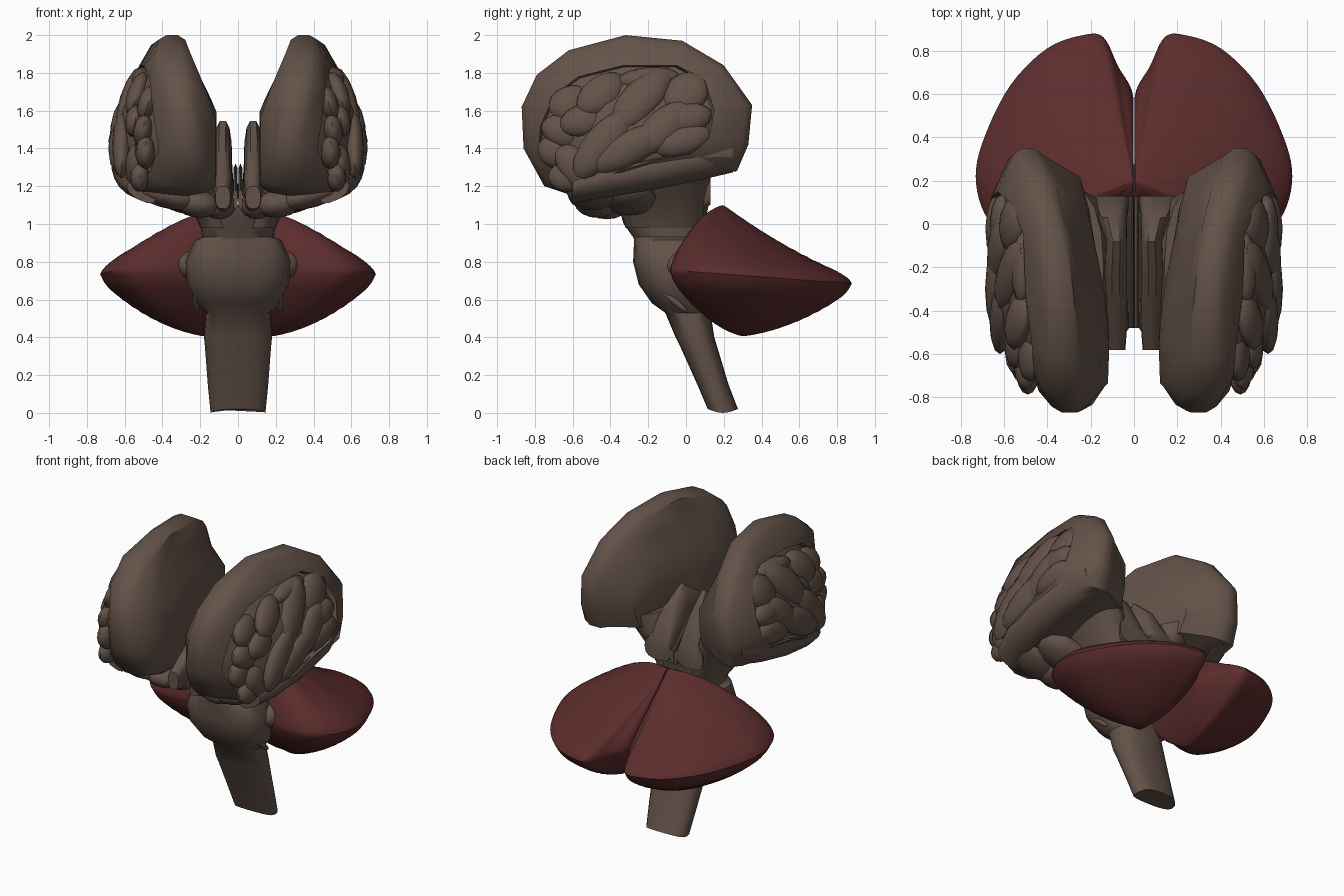
import bpy, bmesh, math
from mathutils import Vector, Matrix

if "Cube" in bpy.data.objects:
    bpy.data.objects.remove(bpy.data.objects["Cube"])


def material(name, col):
    m = bpy.data.materials.new(name)
    m.diffuse_color = (*col, 1)
    m.use_nodes = True
    m.node_tree.nodes["Principled BSDF"].inputs["Base Color"].default_value = m.diffuse_color
    return m


BROWN = material("grey_brown", (0.125, 0.086, 0.066))
RED = material("dark_red", (0.105, 0.025, 0.025))


def finish(bm, name, mat, angle=40):
    bmesh.ops.remove_doubles(bm, verts=bm.verts, dist=0.0005)
    bmesh.ops.recalc_face_normals(bm, faces=bm.faces)
    me = bpy.data.meshes.new(name)
    bm.to_mesh(me)
    bm.free()
    me.materials.append(mat)
    ob = bpy.data.objects.new(name, me)
    bpy.context.collection.objects.link(ob)
    bpy.ops.object.select_all(action='DESELECT')
    ob.select_set(True)
    bpy.context.view_layer.objects.active = ob
    bpy.ops.object.shade_smooth_by_angle(angle=math.radians(angle))
    return ob


def loft(name, rings, mat, angle=40, sides=(1,)):
    """Skin a list of equal-length point rings, capped at both ends."""
    for sx in sides:
        bm = bmesh.new()
        vr = [[bm.verts.new((p[0] * sx, p[1], p[2])) for p in r] for r in rings]
        n = len(rings[0])
        for a, b in zip(vr, vr[1:]):
            for i in range(n):
                bm.faces.new((a[i], a[(i + 1) % n], b[(i + 1) % n], b[i]))
        bm.faces.new(vr[0])
        bm.faces.new(vr[-1])
        tag = "" if len(sides) == 1 else ("_right" if sx > 0 else "_left")
        finish(bm, name + tag, mat, angle)


def oval(n, rx, ry, power):
    pts = []
    for i in range(n):
        a = 2 * math.pi * i / n
        c, s = math.cos(a), math.sin(a)
        pts.append((rx * math.copysign(abs(c) ** power, c),
                    ry * math.copysign(abs(s) ** power, s)))
    return pts


def blobs(name, items, mat, sides=(1, -1)):
    """Ellipsoids: centre, radii, tilt about x, tilt about y."""
    for sx in sides:
        bm = bmesh.new()
        for c, r, tx, ty in items:
            m = (Matrix.Diagonal((sx, 1, 1, 1)) @ Matrix.Translation(c)
                 @ Matrix.Rotation(ty, 4, 'Y') @ Matrix.Rotation(tx, 4, 'X')
                 @ Matrix.Diagonal((*r, 1)))
            bmesh.ops.create_uvsphere(bm, u_segments=12, v_segments=8, radius=1, matrix=m)
        finish(bm, name + ("_right" if sx > 0 else "_left"), mat, 50)


# Hemisphere fan: rim outline (y, z, inner x, outer x) and recess outline (y, z, x)
RIM = [(-.87, 1.62, .22, .38), (-.79, 1.79, .23, .42), (-.62, 1.92, .25, .44),
       (-.32, 2.0, .28, .42), (-.02, 1.97, .31, .46), (.2, 1.84, .36, .52),
       (.35, 1.63, .42, .56), (.33, 1.42, .42, .58), (.27, 1.28, .40, .59),
       (0, 1.24, .32, .6), (-.3, 1.18, .22, .58), (-.6, 1.15, .16, .53),
       (-.75, 1.2, .15, .4), (-.86, 1.4, .19, .37)]
PIT = [(-.77, 1.52, .44), (-.7, 1.68, .46), (-.57, 1.78, .49), (-.33, 1.84, .5),
       (-.05, 1.84, .53), (.1, 1.76, .59), (.15, 1.6, .63), (.12, 1.45, .66),
       (.03, 1.37, .67), (-.15, 1.34, .67), (-.35, 1.28, .66), (-.58, 1.2, .58),
       (-.7, 1.27, .47), (-.78, 1.4, .42)]


def dome(y, z):
    return .685 - .5 * max(0, -.4 - y) - .9 * max(0, z - 1.4) ** 2


def rim_ring(scale, t, cy=-.3, cz=1.52):
    return [(a + (b - a) * t, cy + (y - cy) * scale, cz + (z - cz) * scale)
            for y, z, a, b in RIM]


def medial_ring(scale, dx):
    cy, cz = -.25, 1.36
    out = []
    for y, z, a, b in RIM:
        yy, zz = cy + (y - cy) * scale, cz + (z - cz) * scale
        x = .115 + dx + .23 * max(0, yy + .4) ** 1.2 + .45 * max(0, zz - 1.6)
        out.append((x, yy, zz))
    return out


def pit_ring(scale, depth):
    cy, cz = -.32, 1.53
    out = []
    for y, z, x in PIT:
        yy, zz = cy + (y - cy) * scale, cz + (z - cz) * scale
        out.append((min(x, dome(yy, zz)) - depth if scale > .9 else dome(yy, zz) - depth, yy, zz))
    return out


loft("hemisphere_fan",
     [medial_ring(.3, .01), medial_ring(.55, 0), medial_ring(.78, .005), rim_ring(.95, 0),
      rim_ring(1, .28), rim_ring(1, .7), rim_ring(.95, 1), pit_ring(1, 0),
      pit_ring(.97, .035), pit_ring(.7, .035), pit_ring(.35, .035), pit_ring(.05, .035)],
     BROWN, 45, (1, -1))

# Folded lumps inside the recess: y, z, half length, half width, angle from the y axis
folds = []
for y, z, l, w, a in [(-.44, 1.42, .22, .1, 50), (-.24, 1.66, .22, .1, 48),
                      (-.3, 1.4, .22, .09, 28), (-.12, 1.51, .19, .095, 42),
                      (0, 1.69, .14, .11, 40), (.01, 1.56, .13, .08, 10),
                      (-.02, 1.44, .16, .08, 15), (-.45, 1.69, .15, .095, 40),
                      (-.61, 1.64, .12, .095, 20), (-.54, 1.55, .13, .085, 15),
                      (-.65, 1.49, .12, .085, -20), (-.69, 1.38, .1, .085, -30),
                      (-.58, 1.3, .14, .09, -50), (-.63, 1.25, .1, .08, 0),
                      (-.2, 1.77, .17, .06, 5)]:
    slope = math.atan(1.8 * max(0, z - 1.4))
    folds.append(((dome(y, z) - .05, y, z), (.052, l, w), math.radians(a), -slope * .7))
blobs("folded_lobe", folds, BROWN)

# Lower tail strip of each hemisphere and the lumps beneath it
tail = []
for y, x, z, w, h in [(-.6, .51, 1.17, .08, .05), (-.45, .56, 1.21, .085, .065),
                      (-.2, .585, 1.26, .085, .075), (.05, .575, 1.31, .085, .075),
                      (.25, .53, 1.36, .07, .08)]:
    tail.append([(x + a, y, z + b + a * .4) for a, b in oval(10, w, h, .9)])
loft("lower_tail", tail, BROWN, 45, (1, -1))
blobs("underside_lump", [((.4, -.5, 1.16), (.2, .13, .07), 0, -.3),
                         ((.22, -.47, 1.11), (.13, .12, .075), 0, -.15),
                         ((.1, -.42, 1.1), (.09, .12, .075), 0, 0),
                         ((.3, -.3, 1.14), (.2, .14, .08), 0, -.3)], BROWN)

# Stalk funnelling from each fan into the stem
stalk = []
for x, y, z, rx, ry in [(.11, -.12, .98, .09, .2), (.14, -.13, 1.1, .11, .23),
                        (.21, -.16, 1.22, .15, .28), (.3, -.2, 1.38, .16, .38)]:
    stalk.append([(x + a, y + b, z) for a, b in oval(16, rx, ry, .9)])
loft("fan_stalk", stalk, BROWN, 45, (1, -1))

# Inner core strips either side of the midline, peaking toward the back
core = []
for y, x0, x1, z0, z1 in [(-.58, .04, .12, 1.08, 1.2), (-.45, .03, .13, 1.05, 1.29),
                          (-.25, .03, .14, 1.05, 1.44), (-.08, .03, .13, 1.05, 1.55),
                          (.03, .03, .17, 1.07, 1.45), (.13, .02, .22, 1.1, 1.25)]:
    core.append([((x0 + x1) / 2 + a, y, (z0 + z1) / 2 + b)
                 for a, b in oval(14, (x1 - x0) / 2, (z1 - z0) / 2, .75)])
loft("inner_core", core, BROWN, 40, (1, -1))
wall = [[(.013 + a, y, z + b) for a, b in oval(8, .012, h, .6)]
        for y, z, h in [(-.48, 1.13, .05), (-.3, 1.16, .08), (0, 1.2, .12), (.13, 1.15, .05)]]
loft("midline_wall", wall, BROWN, 40, (1, -1))

# Brain stem: z, front y, back y, half width
stem = []
for z, f, b, w in [(1.1, -.36, .12, .2), (1.0, -.33, .1, .2), (.93, -.28, .1, .19),
                   (.915, -.275, .1, .23), (.8, -.28, .12, .28), (.68, -.25, .12, .27),
                   (.58, -.18, .13, .22), (.53, -.11, .13, .17), (.4, -.055, .15, .18),
                   (.35, -.03, .165, .175), (.15, .06, .225, .16)]:
    stem.append([(x, (f + b) / 2 + y, z) for x, y in oval(20, w, (b - f) / 2, .8)])
stem.append([(x, .195 + y, .02 - .02 * math.cos(y * 20)) for x, y in oval(20, .145, .08, .8)])
loft("brain_stem", stem, BROWN, 40)
blobs("stem_side_bulge", [((.25, .02, .78), (.085, .13, .08), 0, 0),
                          ((.22, -.06, .59), (.02, .09, .018), -.7, 0)], BROWN)

# Cerebellum lobes: rim outline seen from above (x, y), rounded by a spline
EDGE = [(0, 0), (.2, -.03), (.4, -.08), (.58, -.07), (.69, .05), (.73, .22), (.69, .4),
        (.57, .64), (.4, .81), (.23, .872), (.14, .86), (.075, .73), (0, .58), (0, .3)]


def spline(pts, k):
    n, out = len(pts), []
    for i in range(n):
        p0, p1, p2, p3 = (Vector(pts[(i + j) % n]) for j in (-1, 0, 1, 2))
        for q in range(k):
            t = q / k
            v = .5 * (2 * p1 + (p2 - p0) * t + (2 * p0 - 5 * p1 + 4 * p2 - p3) * t * t
                      + (3 * p1 - p0 - 3 * p2 + p3) * t ** 3)
            out.append((max(v.x, .002), v.y))
    return out


edge = spline(EDGE, 5)


def lobe_ring(s, apex, upper):
    out = []
    for x, y in edge:
        rz = .75 - .065 * max(0, y) / .87
        if upper:
            k = .6 - .9 * max(0, y) / .87 + .3 * max(0, 1 - abs(y + .05) / .15)
        else:
            k = .7
        f = s + k * s * (1 - s)
        lip = .035 * (1 - math.exp(-25 * s)) * (1 if upper else -1)
        z = rz + (apex[2] - lip - rz) * f + lip
        z += .003 * math.sin(75 * s) * (1 - s)
        out.append((x + (apex[0] - x) * s, y + (apex[1] - y) * s, z))
    return out


steps = [0, .015, .04] + [.08 + .0455 * i for i in range(21)]
low = [lobe_ring(min(s, .985), (.18, .3, .405), False) for s in reversed(steps)]
high = [lobe_ring(min(s, .985), (.004, .2, 1.1), True) for s in steps[1:]]
loft("cerebellum_lobe", low + high, RED, 50, (1, -1))
